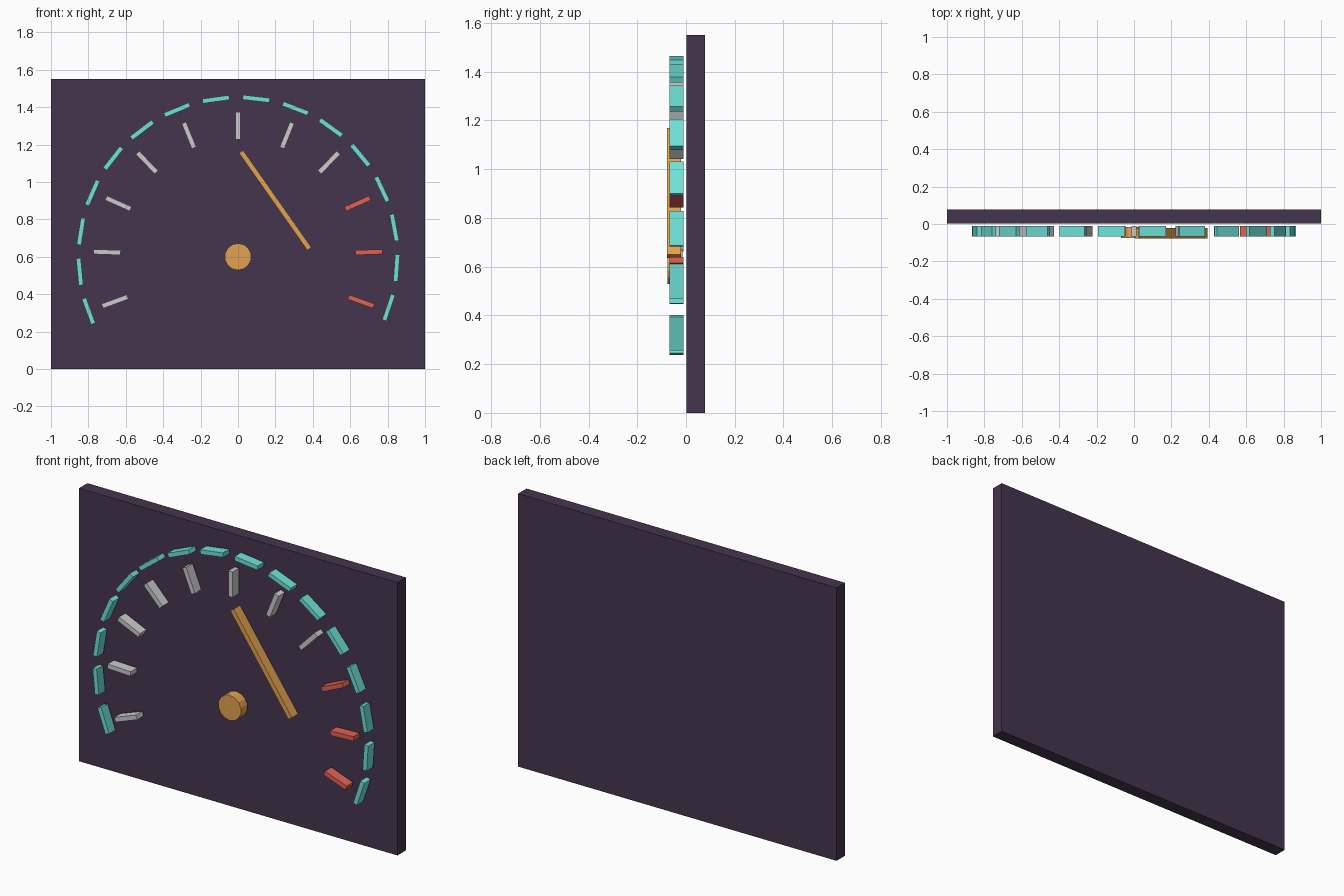
import bpy, bmesh
from math import radians, cos, sin, pi
from mathutils import Matrix, Vector

if "Cube" in bpy.data.objects:
    bpy.data.objects.remove(bpy.data.objects["Cube"])

HUB = Vector((0, 0, 0.60))


def material(name, rgb):
    m = bpy.data.materials.new(name)
    m.diffuse_color = (*rgb, 1)
    m.use_nodes = True
    m.node_tree.nodes["Principled BSDF"].inputs["Base Color"].default_value = m.diffuse_color
    return m


PANEL = material("dark_purple", (0.06, 0.035, 0.075))
TEAL = material("teal", (0.16, 0.76, 0.69))
WHITE = material("off_white", (0.72, 0.70, 0.72))
RED = material("red", (0.76, 0.12, 0.09))
AMBER = material("amber", (0.76, 0.36, 0.08))


def finish(name, bm, mat):
    bmesh.ops.recalc_face_normals(bm, faces=bm.faces)
    me = bpy.data.meshes.new(name)
    bm.to_mesh(me)
    bm.free()
    ob = bpy.data.objects.new(name, me)
    bpy.context.collection.objects.link(ob)
    me.materials.append(mat)
    return ob


def bar(name, centre, size, angle, mat):
    """Box whose local x axis is turned to the given angle in the x-z plane."""
    bm = bmesh.new()
    m = (Matrix.Translation(centre) @ Matrix.Rotation(-radians(angle), 4, 'Y')
         @ Matrix.Diagonal((*size, 1)))
    bmesh.ops.create_cube(bm, size=1, matrix=m)
    return finish(name, bm, mat)


def on_dial(radius, angle, y):
    a = radians(angle)
    return HUB + Vector((radius * cos(a), y, radius * sin(a)))


# Back panel
bar("panel", (0, 0.04, 0.775), (2, 0.075, 1.55), 0, PANEL)

# Dashed outer arc
for i in range(16):
    a = 200 - i * 218.6 / 15
    bar(f"arc_segment_{i + 1}", on_dial(0.85, a, -0.039),
        (0.025, 0.058, 0.145), a, TEAL)

# Scale ticks, the last three in the red zone
for i in range(11):
    a = 200 - i * 22
    bar(f"tick_{i + 1}", on_dial(0.70, a, -0.039),
        (0.145, 0.058, 0.026), a, RED if i > 7 else WHITE)

# Needle
bar("needle", (0.199, -0.049, 0.902), (0.635, 0.057, 0.027), -54.9, AMBER)

# Hub cap
bm = bmesh.new()
bmesh.ops.create_cone(bm, cap_ends=True, segments=14, radius1=0.072, radius2=0.072,
                      depth=0.06, matrix=Matrix.Translation(HUB + Vector((0, -0.045, 0)))
                      @ Matrix.Rotation(pi / 2, 4, 'X'))
finish("hub", bm, AMBER)
